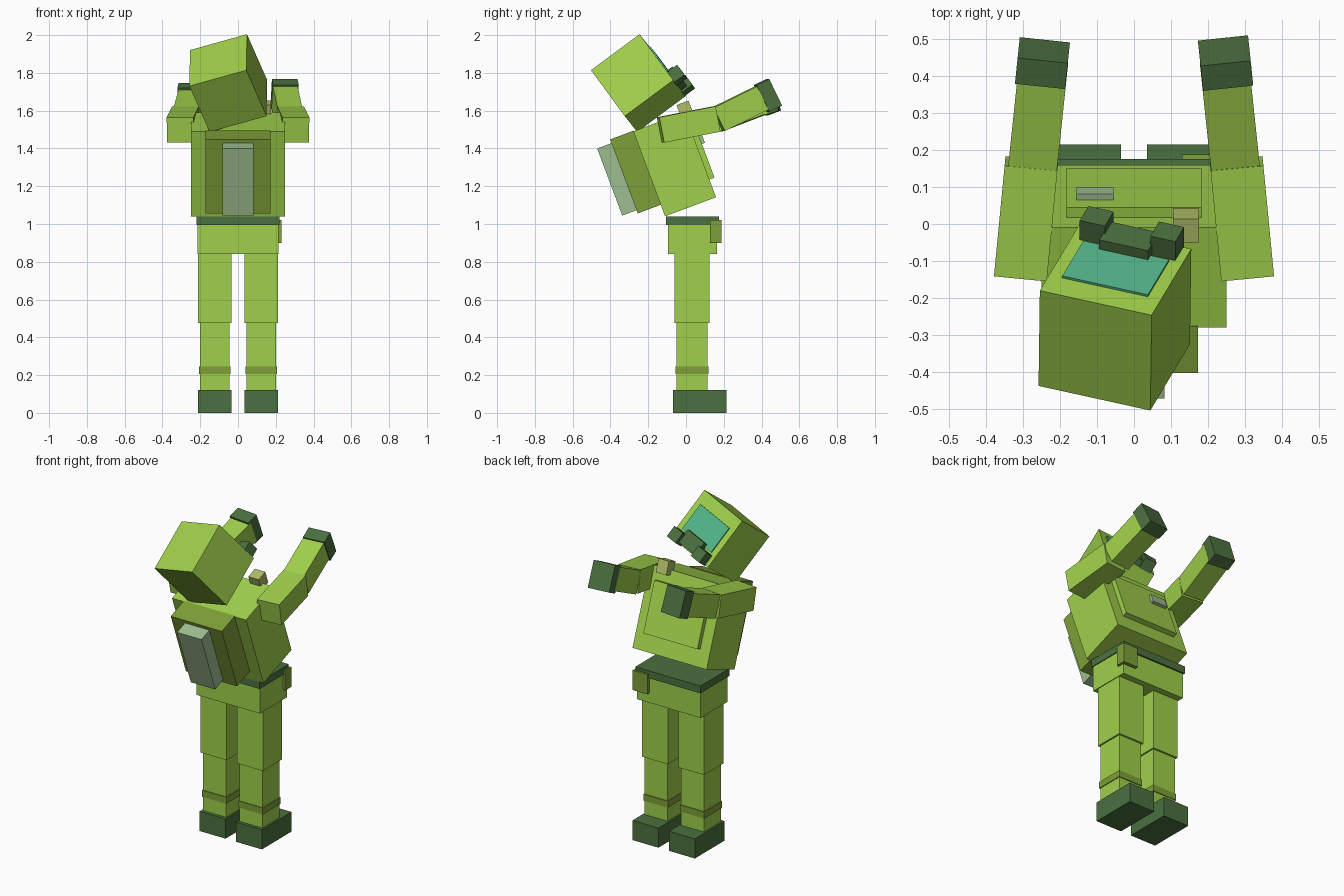
import bpy
from math import radians
from mathutils import Matrix, Vector, Euler

cube = bpy.data.objects.get("Cube")
if cube:
    bpy.data.objects.remove(cube, do_unlink=True)


def material(name, color):
    m = bpy.data.materials.new(name)
    m.use_nodes = True
    m.diffuse_color = (*color, 1)
    m.node_tree.nodes["Principled BSDF"].inputs["Base Color"].default_value = (*color, 1)
    return m


LIME = material("lime green", (0.35, 0.63, 0.07))
OLIVE = material("olive green", (0.21, 0.35, 0.04))
DARK = material("dark green", (0.07, 0.16, 0.05))
TEAL = material("teal", (0.085, 0.47, 0.25))
GREY = material("grey green", (0.34, 0.51, 0.28))
TAN = material("tan green", (0.43, 0.51, 0.14))


def frame(center, pitch=0, roll=0, yaw=0):
    """Placement matrix from a centre and angles in degrees."""
    turn = Euler([radians(a) for a in (pitch, roll, yaw)]).to_matrix().to_4x4()
    return Matrix.Translation(center) @ turn


def box(name, mat, x, y, z, place=Matrix()):
    """Box spanning three ranges inside a placement frame."""
    spans = (x, y, z)
    mid = Vector([(a + b) / 2 for a, b in spans])
    bpy.ops.mesh.primitive_cube_add(size=1)
    ob = bpy.context.object
    ob.name = name
    ob.data.transform(Matrix.Diagonal((*[b - a for a, b in spans], 1)))
    ob.matrix_world = place @ Matrix.Translation(mid)
    ob.data.materials.append(mat)
    return ob


def half(size):
    return (-size / 2, size / 2)


# Legs and boots
for side, s in (("left", 1), ("right", -1)):
    leg = Matrix.Translation((s * 0.123, 0, 0))
    box(side + "_boot", DARK, half(0.175), (-0.07, 0.215), (0, 0.12), leg)
    box(side + "_shin", LIME, half(0.155), (-0.05, 0.113), (0.12, 0.475), leg)
    box(side + "_shin_band", OLIVE, half(0.165), (-0.055, 0.118), (0.205, 0.245), leg)
    box(side + "_thigh", LIME, half(0.175), (-0.06, 0.125), (0.475, 0.84), leg)

# Hips, belt and pouch
box("hips", LIME, half(0.43), (-0.095, 0.165), (0.84, 1.0))
box("belt", DARK, half(0.44), (-0.105, 0.175), (0.995, 1.04))
box("belt_pouch", OLIVE, (0.13, 0.23), (0.127, 0.187), (0.9, 1.02))

# Leaning torso with its chest and back gear
torso = frame((0, -0.06, 1.316), 20.5)
box("torso", LIME, half(0.5), half(0.288), half(0.48), torso)
box("chest_plate", LIME, half(0.365), (0.14, 0.173), (-0.14, 0.163), torso)
box("chest_badge", GREY, (-0.155, -0.055), (0.17, 0.19), (0.05, 0.106), torso)
box("shoulder_lamp", TAN, (0.105, 0.175), (0.119, 0.187), (0.21, 0.29), torso)
box("back_panel", OLIVE, half(0.345), (-0.274, -0.14), (-0.175, 0.243), torso)
box("back_tank", GREY, half(0.165), (-0.355, -0.27), (-0.157, 0.222), torso)

# Tilted head with visor and breathing mask
head = frame((-0.0515, -0.252, 1.746), 38.1, -15.2, -12.4)
box("head", LIME, half(0.32), half(0.32), half(0.32), head)
box("visor", TEAL, half(0.245), (0.159, 0.167), half(0.17), head)
box("mask", DARK, half(0.14), (0.155, 0.198), (-0.152, -0.064), head)
for side, s in (("left", 1), ("right", -1)):
    box(side + "_mask_filter", DARK, (s * 0.101 - 0.036, s * 0.101 + 0.036),
        (0.155, 0.224), (-0.165, -0.095), head)

# Raised arms
for side, s, pitch, drop in (("left", 1, 26, 0), ("right", -1, 21, 0.02)):
    upper = frame((s * 0.291, 0.014, 1.527), 11, 0, s * 5.5)
    box(side + "_upper_arm", LIME, half(0.143), half(0.305), half(0.137), upper)
    fore = frame((s * 0.259, 0.29, 1.613 - drop / 2), pitch, 0, s * 6)
    box(side + "_forearm", LIME, half(0.132), half(0.27), half(0.137), fore)
    hand = frame((s * 0.247, 0.434, 1.681 - drop), pitch, 0, s * 6)
    box(side + "_glove", DARK, half(0.136), half(0.075), half(0.157), hand)
